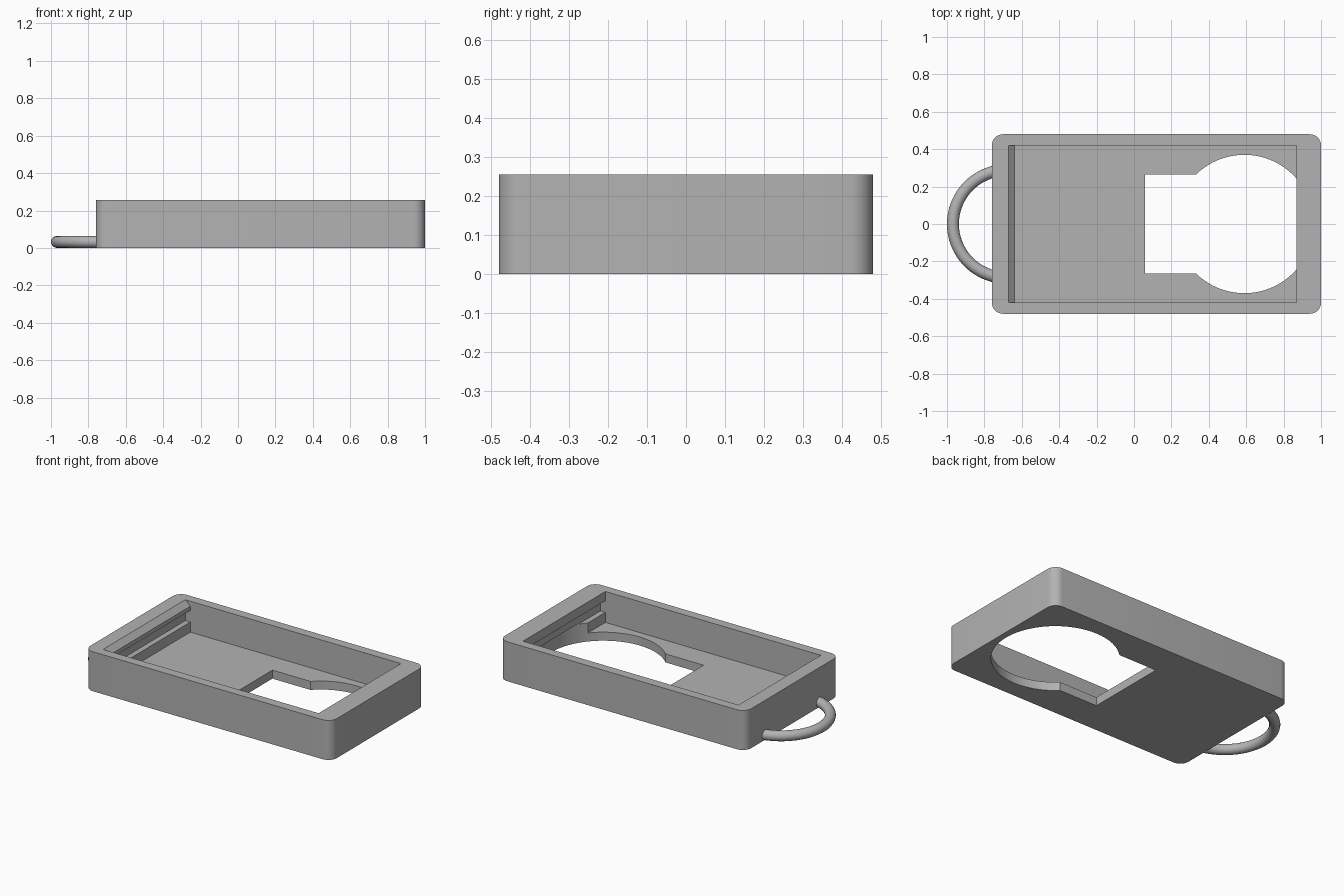
import bpy
import bmesh
from math import cos, sin, pi, radians
from mathutils import Vector

default = bpy.data.objects.get("Cube")
if default:
    bpy.data.objects.remove(default, do_unlink=True)

grey = bpy.data.materials.new("plain_grey")
grey.use_nodes = True
colour = (0.45, 0.45, 0.45, 1)
grey.diffuse_color = colour
grey.node_tree.nodes["Principled BSDF"].inputs["Base Color"].default_value = colour


def prism(name, points, direction):
    """Extrude a flat outline of 3D points along a direction."""
    bm = bmesh.new()
    face = bm.faces.new([bm.verts.new(p) for p in points])
    result = bmesh.ops.extrude_face_region(bm, geom=[face])
    moved = [v for v in result["geom"] if isinstance(v, bmesh.types.BMVert)]
    bmesh.ops.translate(bm, verts=moved, vec=Vector(direction))
    bmesh.ops.recalc_face_normals(bm, faces=bm.faces)
    mesh = bpy.data.meshes.new(name)
    bm.to_mesh(mesh)
    bm.free()
    obj = bpy.data.objects.new(name, mesh)
    bpy.context.collection.objects.link(obj)
    mesh.materials.append(grey)
    return obj


def arc(cx, cy, radius, start, end, steps):
    """Points on an arc, angles in degrees."""
    angles = [radians(start + (end - start) * i / steps) for i in range(steps + 1)]
    return [(cx + radius * cos(a), cy + radius * sin(a)) for a in angles]


def activate(obj):
    bpy.ops.object.select_all(action="DESELECT")
    obj.select_set(True)
    bpy.context.view_layer.objects.active = obj


def cut(target, cutter):
    cutter.hide_render = True
    mod = target.modifiers.new("cut", "BOOLEAN")
    mod.operation = "DIFFERENCE"
    mod.solver = "EXACT"
    mod.object = cutter
    activate(target)
    bpy.ops.object.modifier_apply(modifier=mod.name)
    bpy.data.objects.remove(cutter, do_unlink=True)


# Tray body with rounded vertical corners
left, right, half, height, r = -0.76, 1.0, 0.48, 0.255, 0.06
outline = []
for i, (x, y) in enumerate([(right - r, half - r), (left + r, half - r),
                            (left + r, r - half), (right - r, r - half)]):
    outline += arc(x, y, r, i * 90, i * 90 + 90, 8)
tray = prism("tray", [(x, y, 0) for x, y in outline], (0, 0, height))

# Cavity section: floor, ledges, end grooves, and a chamfered lip at one end
floor, ledge, lip = 0.055, 0.12, 0.195
section = [(-0.635, floor), (0.87, floor), (0.87, ledge), (0.905, ledge),
           (0.905, lip), (0.87, lip), (0.87, 0.3), (-0.67, 0.3),
           (-0.67, height), (-0.635, 0.222), (-0.635, lip), (-0.67, lip),
           (-0.67, ledge), (-0.635, ledge)]
cut(tray, prism("cavity_cutter", [(x, -0.42, z) for x, z in section], (0, 0.84, 0)))

# Floor opening: round window joined to a rectangular one
circle = arc(0.59, 0, 0.37, 0, 360, 64)[:-1]
cut(tray, prism("round_cutter", [(x, y, -0.1) for x, y in circle], (0, 0, 0.225)))
rect = [(0.06, -0.265), (0.5, -0.265), (0.5, 0.265), (0.06, 0.265)]
cut(tray, prism("rectangle_cutter", [(x, y, -0.1) for x, y in rect], (0, 0, 0.225)))
activate(tray)
bpy.ops.object.shade_smooth_by_angle(angle=radians(30))

# Carrying loop: round bar bent in a half ring, ends buried in the wall
tube = 0.032
curve = bpy.data.curves.new("loop_path", "CURVE")
curve.dimensions = "3D"
curve.bevel_depth = tube
curve.bevel_resolution = 6
curve.use_fill_caps = True
path = arc(-0.68, 0, 0.288, 95, 265, 48)
spline = curve.splines.new("POLY")
spline.points.add(len(path) - 1)
for point, (x, y) in zip(spline.points, path):
    point.co = (x, y, tube, 1)
loop = bpy.data.objects.new("loop_handle", curve)
bpy.context.collection.objects.link(loop)
curve.materials.append(grey)
activate(loop)
bpy.ops.object.convert(target="MESH")
bpy.ops.object.shade_smooth_by_angle(angle=radians(40))
